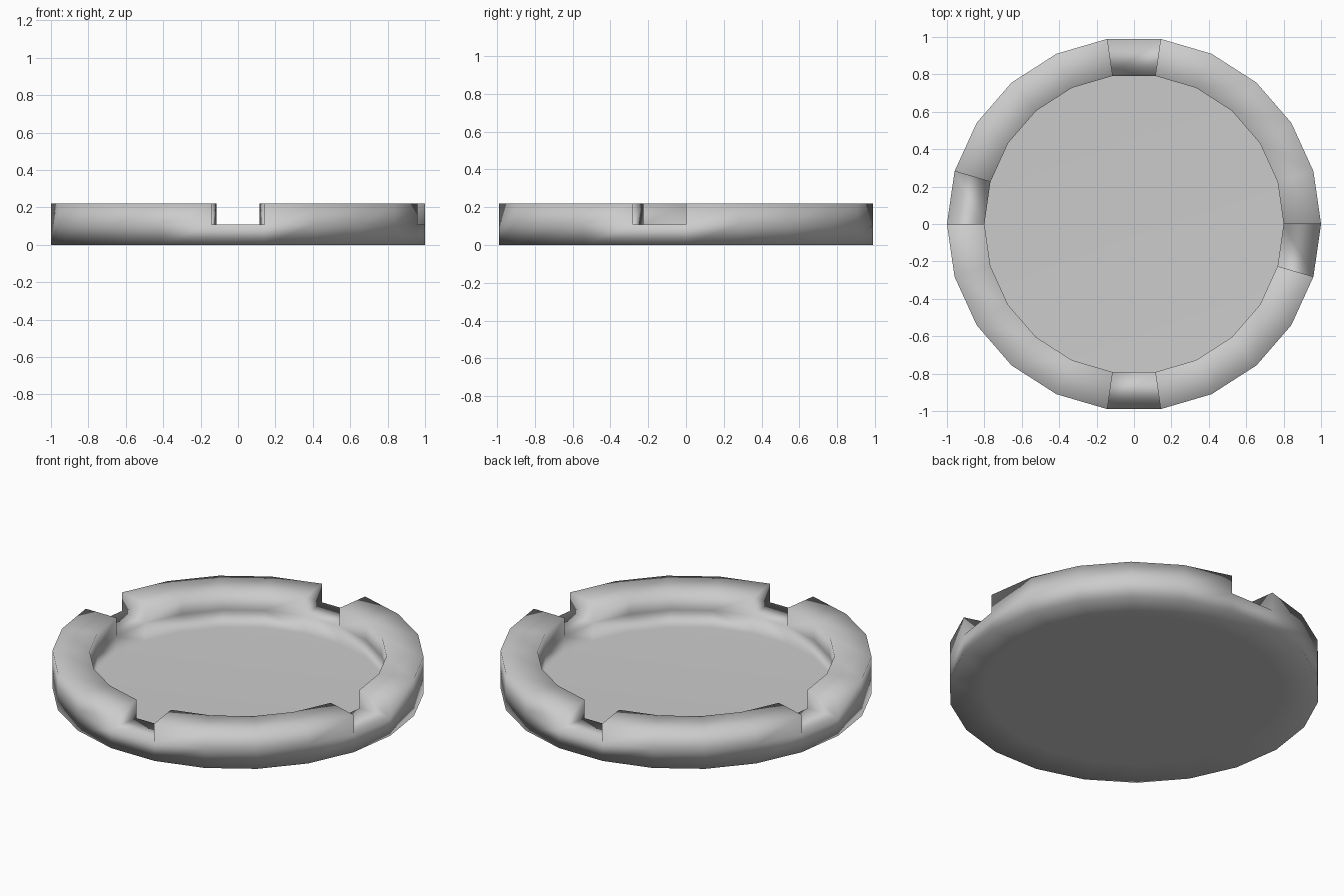
import bpy, bmesh
from math import cos, sin, tau

cube = bpy.data.objects.get("Cube")
if cube:
    bpy.data.objects.remove(cube, do_unlink=True)

SIDES = 22
OUTER, INNER = 1.0, 0.8
FLOOR, MID, TOP = 0.006, 0.11, 0.22
NOTCHES = {5, 10, 16, 21}  # rim segments cut down to half height

# Plain grey material
grey = bpy.data.materials.new("plain_grey")
grey.use_nodes = True
colour = (0.6, 0.6, 0.6, 1)
grey.diffuse_color = colour
shader = grey.node_tree.nodes["Principled BSDF"]
shader.inputs["Base Color"].default_value = colour
shader.inputs["Roughness"].default_value = 0.8

bm = bmesh.new()


def ring(radius, z):
    return [bm.verts.new((radius * cos(tau * i / SIDES),
                          radius * sin(tau * i / SIDES), z))
            for i in range(SIDES)]


# Rings of the outer and inner walls, from the bottom up
out_low, out_mid, out_top = (ring(OUTER, z) for z in (0, MID, TOP))
base = ring(INNER, 0)
in_low, in_mid, in_top = (ring(INNER, z) for z in (FLOOR, MID, TOP))


def strip(a, b, i):
    j = (i + 1) % SIDES
    bm.faces.new((a[i], a[j], b[j], b[i]))


for i in range(SIDES):
    # Underside ring and lower half of both walls
    strip(base, out_low, i)
    strip(out_low, out_mid, i)
    strip(in_low, in_mid, i)
    if i in NOTCHES:
        # Notch floor and its two end walls
        strip(out_mid, in_mid, i)
        for k in (i, (i + 1) % SIDES):
            bm.faces.new((out_mid[k], out_top[k], in_top[k], in_mid[k]))
    else:
        # Full height rim
        strip(out_mid, out_top, i)
        strip(out_top, in_top, i)
        strip(in_top, in_mid, i)

# Dish floor and underside discs
bm.faces.new(in_low)
bm.faces.new(base)

bmesh.ops.recalc_face_normals(bm, faces=bm.faces[:])
for face in bm.faces:
    face.smooth = True

mesh = bpy.data.meshes.new("notched_dish")
bm.to_mesh(mesh)
bm.free()
mesh.materials.append(grey)
dish = bpy.data.objects.new("notched_dish", mesh)
bpy.context.collection.objects.link(dish)

# Large flat discs keep their flat shading while the rim stays soft
weighted = dish.modifiers.new("soft_rim", 'WEIGHTED_NORMAL')
weighted.mode = 'FACE_AREA'
weighted.weight = 50
